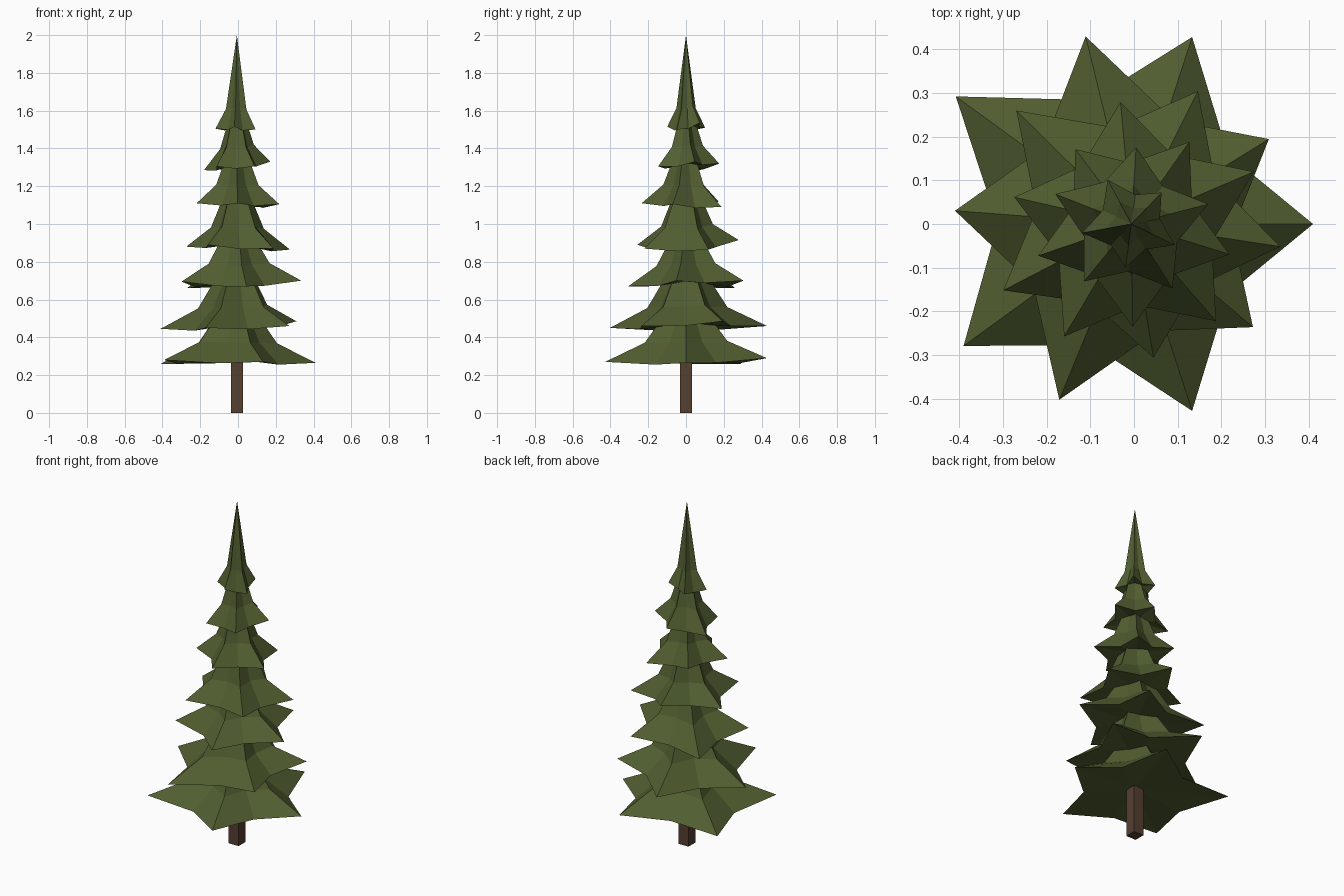
import bpy, bmesh
from math import cos, sin, radians
from mathutils import Vector

cube = bpy.data.objects.get("Cube")
if cube:
    bpy.data.objects.remove(cube, do_unlink=True)

AXIS_X = -0.006      # the stem stands slightly off centre
BRANCHES = 5
TWIST = 31.7         # turn of each tier over the one below, in degrees


def make_material(name, colour):
    mat = bpy.data.materials.new(name)
    mat.use_nodes = True
    mat.diffuse_color = (*colour, 1)
    mat.node_tree.nodes["Principled BSDF"].inputs["Base Color"].default_value = (*colour, 1)
    return mat


def add_object(name, bm, material):
    bmesh.ops.recalc_face_normals(bm, faces=bm.faces)
    mesh = bpy.data.meshes.new(name)
    bm.to_mesh(mesh)
    bm.free()
    mesh.materials.append(material)
    obj = bpy.data.objects.new(name, mesh)
    bpy.context.collection.objects.link(obj)
    return obj


def polar(radius, degrees, z):
    a = radians(degrees)
    return Vector((AXIS_X + radius * cos(a), radius * sin(a), z))


def add_tier(name, start, radii, heights, apex, material):
    """Star-shaped skirt: drooping tips, a bend ring, a pointed top and a closed underside."""
    bm = bmesh.new()
    mean_z = sum(heights) / BRANCHES
    rim, bend = [], []
    for k in range(BRANCHES):
        nxt = (k + 1) % BRANCHES
        angle = start + k * 360 / BRANCHES
        # branch tip
        rim.append(bm.verts.new(polar(radii[k], angle, heights[k])))
        bend.append(bm.verts.new(polar(radii[k] * 0.51, angle, (heights[k] + mean_z) / 2 + 0.1)))
        # notch between this tip and the next
        notch_r = 0.63 * (radii[k] + radii[nxt]) / 2
        notch_z = (heights[k] + heights[nxt]) / 2 - 0.012
        notch_angle = angle + 180 / BRANCHES
        rim.append(bm.verts.new(polar(notch_r, notch_angle, notch_z)))
        bend.append(bm.verts.new(polar(notch_r * 0.54, notch_angle, mean_z + 0.1)))
    top = bm.verts.new((AXIS_X, 0, apex))
    under = bm.verts.new((AXIS_X, 0, mean_z + 0.01))
    count = len(rim)
    for i in range(count):
        j = (i + 1) % count
        bm.faces.new((rim[i], rim[j], bend[j], bend[i]))
        bm.faces.new((bend[i], bend[j], top))
        bm.faces.new((rim[j], rim[i], under))
    return add_object(name, bm, material)


needle_green = make_material("needle green", (0.082, 0.112, 0.030))
bark_brown = make_material("bark brown", (0.092, 0.050, 0.030))

# Square trunk
bm = bmesh.new()
bmesh.ops.create_cube(bm, size=1)
bmesh.ops.scale(bm, vec=(0.064, 0.064, 0.36), verts=bm.verts)
bmesh.ops.translate(bm, vec=(AXIS_X, 0, 0.18), verts=bm.verts)
add_object("trunk", bm, bark_brown)

# Branch tiers from the ground up: tip radii, tip heights, apex height
tiers = [
    ((.416, .45, .497, .475, .45), (.265, .29, .26, .28, .27), .68),
    ((.37, .442, .405, .435, .365), (.485, .46, .445, .45, .46), .9),
    ((.34, .37, .33, .31, .345), (.7, .66, .695, .67, .7), 1.08),
    ((.28, .275, .3, .295, .305), (.915, .88, .89, .87, .865), 1.32),
    ((.214, .225, .235, .235, .23), (1.12, 1.11, 1.11, 1.105, 1.09), 1.52),
    ((.187, .17, .175, .182, .176), (1.285, 1.305, 1.305, 1.33, 1.32), 1.7),
    ((.115, .1, .11, .1, .115), (1.505, 1.515, 1.5, 1.535, 1.51), 2),
]
for i, (radii, heights, apex) in enumerate(tiers):
    add_tier(f"branch_tier_{i + 1}", i * TWIST, radii, heights, apex, needle_green)
